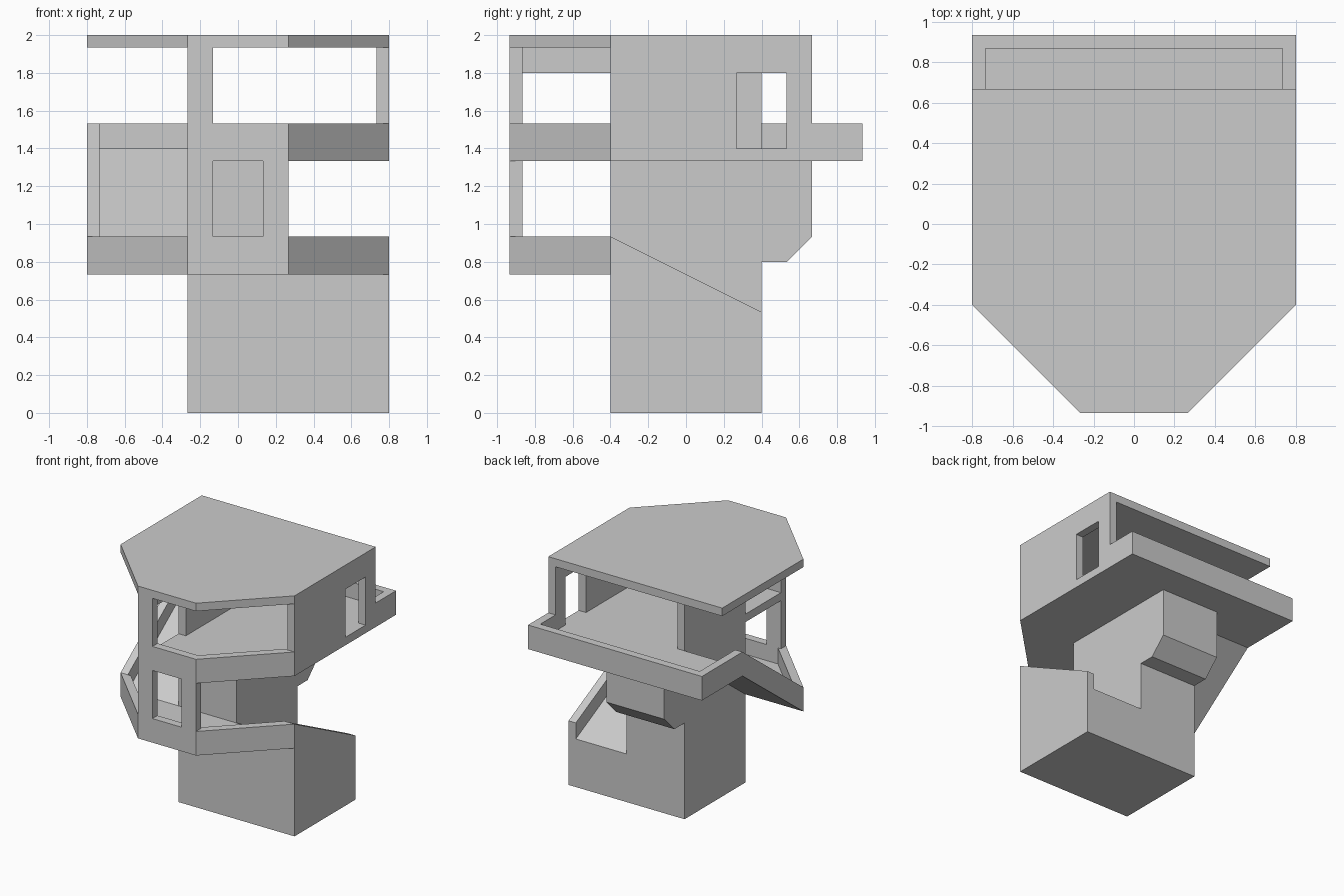
import bpy
import bmesh
from mathutils import Vector

cube = bpy.data.objects.get("Cube")
if cube:
    bpy.data.objects.remove(cube, do_unlink=True)

UNIT = 1 / 15  # one wall thickness

concrete = bpy.data.materials.new("plain_grey")
concrete.use_nodes = True
GREY = (0.6, 0.6, 0.6, 1)
concrete.diffuse_color = GREY
concrete.node_tree.nodes["Principled BSDF"].inputs["Base Color"].default_value = GREY


def prism(name, profile, axis, low, high):
    """Extrude a flat outline along an axis; the outline uses the other two axes in order."""
    def place(a, b, depth):
        co = [a, b]
        co.insert("xyz".index(axis), depth)
        return Vector(co) * UNIT

    bm = bmesh.new()
    face = bm.faces.new([bm.verts.new(place(a, b, low)) for a, b in profile])
    result = bmesh.ops.extrude_face_region(bm, geom=[face])
    moved = [v for v in result["geom"] if isinstance(v, bmesh.types.BMVert)]
    bmesh.ops.translate(bm, verts=moved, vec=place(0, 0, high - low))
    bmesh.ops.recalc_face_normals(bm, faces=bm.faces)
    mesh = bpy.data.meshes.new(name)
    bm.to_mesh(mesh)
    bm.free()
    mesh.materials.append(concrete)
    obj = bpy.data.objects.new(name, mesh)
    bpy.context.scene.collection.objects.link(obj)
    return obj


def rect(a0, a1, b0, b1):
    return [(a0, b0), (a1, b0), (a1, b1), (a0, b1)]


def cut(target, cutter):
    mod = target.modifiers.new("opening", "BOOLEAN")
    mod.operation = "DIFFERENCE"
    mod.solver = "EXACT"
    mod.object = cutter
    cutter.hide_render = True
    cutter.display_type = "WIRE"
    bpy.context.view_layer.objects.active = target
    bpy.ops.object.modifier_apply(modifier=mod.name)
    bpy.data.objects.remove(cutter, do_unlink=True)


# Tower core with the chamfered overhang at the back
prism("tower_core", [(-6, 0), (6, 0), (6, 12), (8, 12), (10, 14), (10, 20), (-6, 20)], "x", -4, 4)

# Lower ramp block and its side parapet
prism("lower_ramp", [(-6, 0), (6, 0), (6, 6), (-6, 12)], "x", 4, 11)
prism("lower_ramp_parapet", [(-6, 0), (6, 0), (6, 8), (-6, 14)], "x", 11, 12)

# Upper ramp slab and its side parapet
prism("upper_ramp", [(-6, 11), (6, 20), (6, 21), (-6, 12)], "x", -11, -4)
prism("upper_ramp_parapet", [(-6, 11), (6, 20), (6, 23), (-6, 14)], "x", -12, -11)

# Front landing, upper floor and roof slabs
bay = [(-12, -6), (-4, -14), (4, -14), (12, -6)]
prism("landing_floor", bay, "z", 11, 12)
prism("upper_floor", [(-12, 14), (-12, 6), (-4, 6)] + [(-4, -14)] + bay[2:] + [(12, 14)], "z", 20, 21)
prism("roof", [(-12, 10)] + bay + [(12, 10)], "z", 29, 30)

# Angled parapets of the bay
strip = [(4, -14), (12, -6), (10.59, -6), (3.59, -13)]
mirrored = [(-x, y) for x, y in strip]
prism("landing_parapet_left", strip, "z", 12, 14)
prism("landing_parapet_right", mirrored, "z", 12, 14)
prism("upper_parapet_left", strip, "z", 21, 23)

# Front panel with a window below and an open corner above
panel = prism("front_panel", [(-4, 11), (4, 11), (4, 23), (-2, 23), (-2, 29), (-4, 29)], "y", -14, -13)
cut(panel, prism("window_cutter", rect(-2, 2, 14, 20), "y", -15, -12))

# Outer side wall with a doorway
wall = prism("side_wall", rect(-6, 10, 20, 29), "x", 11, 12)
cut(wall, prism("door_cutter", rect(4, 8, 21, 27), "x", 10, 13))

# Inner wall beside the ramp, with a lintel running to the front panel
prism("inner_wall", [(-13, 27), (-6, 27), (-6, 21), (6, 21), (6, 29), (-13, 29)], "x", -4, -3)

# Parapet around the rear balcony
prism("balcony_parapet", [(-12, 6), (-11, 6), (-11, 13), (11, 13), (11, 10), (12, 10), (12, 14), (-12, 14)],
      "z", 21, 23)
